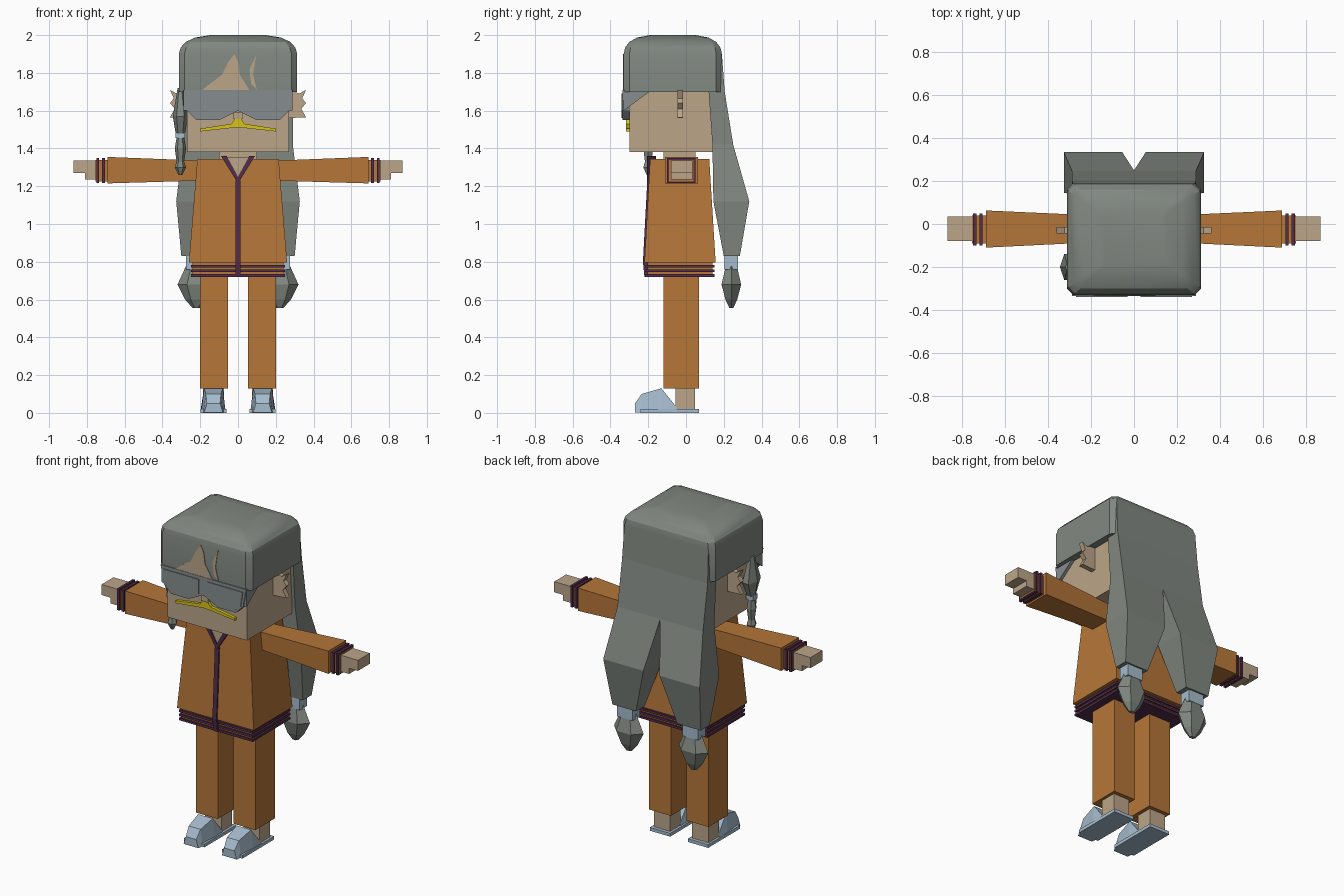
import bpy
import bmesh
from math import cos, sin, tau

if "Cube" in bpy.data.objects:
    bpy.data.objects.remove(bpy.data.objects["Cube"], do_unlink=True)


def material(name, red, green, blue):
    colour = (red, green, blue, 1)
    made = bpy.data.materials.new(name)
    made.use_nodes = True
    made.diffuse_color = colour
    made.node_tree.nodes["Principled BSDF"].inputs["Base Color"].default_value = colour
    return made


ORANGE = material("orange cloth", .46, .18, .04)
HAIR = material("grey hair", .22, .245, .22)
LENS = material("goggle grey", .24, .27, .275)
SKIN = material("tan skin", .5, .375, .25)
PURPLE = material("dark purple trim", .085, .026, .07)
BLUE = material("pale blue", .38, .5, .61)
YELLOW = material("yellow moustache", .68, .55, .01)


def loft(name, rings, mat):
    """Closed skin through rings that have equally many points."""
    bm = bmesh.new()
    loops = [[bm.verts.new(point) for point in ring] for ring in rings]
    for lower, upper in zip(loops, loops[1:]):
        for i in range(len(lower)):
            bm.faces.new((lower[i - 1], lower[i], upper[i], upper[i - 1]))
    bm.faces.new(loops[0])
    bm.faces.new(loops[-1])
    bmesh.ops.recalc_face_normals(bm, faces=bm.faces)
    mesh = bpy.data.meshes.new(name)
    bm.to_mesh(mesh)
    bm.free()
    mesh.materials.append(mat)
    made = bpy.data.objects.new(name, mesh)
    bpy.context.collection.objects.link(made)
    return made


def rect(z, x, y):
    """Horizontal rectangle over the spans x and y."""
    return [(x[0], y[0], z), (x[1], y[0], z), (x[1], y[1], z), (x[0], y[1], z)]


def cut_rect(z, middle, half_x, half_y, cut):
    """Horizontal rectangle about x = 0 with its corners cut off."""
    quarter = [(half_x, half_y - cut), (half_x - cut, half_y)]
    right = [(x, -y) for x, y in reversed(quarter)] + quarter
    left = [(-x, y) for x, y in reversed(right)]
    return [(x, middle + y, z) for x, y in right + left]


def hexagon(z, x, y, radius_x, radius_y):
    angles = [tau * i / 6 for i in range(6)]
    return [(x + radius_x * cos(a), y + radius_y * sin(a), z) for a in angles]


def block(name, x, y, z, mat):
    loft(name, [rect(height, x, y) for height in z], mat)


def both(half):
    """A span or size reaching equally far to both sides."""
    return (-half, half)


def mirrored(half):
    """Outline completed by its mirror image across x = 0."""
    return half + [(-x, z) for x, z in reversed(half)]


def plate(name, outline, y, mat):
    """Outline in x and z, given depth along y."""
    loft(name, [[(x, depth, z) for x, z in outline] for depth in y], mat)


def side_plate(name, outline, x, mat):
    """Outline in y and z, given width along x."""
    loft(name, [[(across, y, z) for y, z in outline] for across in x], mat)


# Head, neck and face
block("head", both(.27), (-.3, .14), (1.38, 1.9), SKIN)
block("neck", both(.1), (-.12, .05), (1.3, 1.4), SKIN)
block("nose", both(.025), (-.325, -.29), (1.555, 1.59), SKIN)
plate("moustache", mirrored([(.015, 1.56), (.035, 1.53), (.2, 1.505), (.2, 1.49), (.02, 1.51)]),
      (-.318, -.295), YELLOW)

# Hair crown: straight sides closed by a shallow dome
HAIR_MIDDLE, HAIR_X, HAIR_Y = -.07, .313, .26
crown = [cut_rect(1.7, HAIR_MIDDLE, HAIR_X, HAIR_Y, .03)]
steps = 4
for step in range(steps + 1):
    angle = 1.35 * step / steps
    shrink = cos(angle) ** .5
    crown.append(cut_rect(1.9 + .1 * sin(angle) / sin(1.35), HAIR_MIDDLE,
                          HAIR_X * shrink, HAIR_Y * shrink, .03 * shrink))
hair_crown = loft("hair_crown", crown, HAIR)
bpy.ops.object.select_all(action="DESELECT")
hair_crown.select_set(True)
bpy.context.view_layer.objects.active = hair_crown
bpy.ops.object.shade_smooth_by_angle(angle=.4)

# Forehead showing between the locks of the fringe
FOREHEAD = (-.334, -.327)
plate("forehead_wide_gap", [(-.19, 1.71), (-.085, 1.79), (-.05, 1.86), (-.02, 1.9),
                            (0, 1.86), (.01, 1.79), (.06, 1.71)], FOREHEAD, SKIN)
plate("forehead_narrow_gap", [(.1, 1.9), (.06, 1.82), (.07, 1.74), (.1, 1.71),
                              (.08, 1.79), (.09, 1.86)], FOREHEAD, SKIN)

# Goggles
plate("goggle_frame", [(0, 1.6)] + mirrored([(.05, 1.575), (.1, 1.55), (.22, 1.55),
                                             (.27, 1.6), (.29, 1.71)]), (-.336, -.295), LENS)

# Back hair sheet above the two tails
block_top = rect(1.9, both(.285), (.11, .19))
loft("back_hair", [block_top, rect(1.7, both(.29), (.12, .205)),
                   rect(1.42, both(.29), (.14, .25))], HAIR)

for side, sign in (("left", 1), ("right", -1)):
    def part(name):
        return side + "_" + name

    def span(inner, outer):
        """Span along x, on this side of the body."""
        return (sign * inner, sign * outer)

    def sided(outline):
        return [(sign * x, z) for x, z in outline]

    # Face details
    plate(part("lens"), sided([(.03, 1.6), (.11, 1.56), (.21, 1.56), (.255, 1.6),
                               (.27, 1.69), (.03, 1.69)]), (-.341, -.32), LENS)
    side_plate(part("goggle_wing"), [(-.33, 1.71), (-.33, 1.6), (-.18, 1.71)],
               span(.26, .288), LENS)
    plate(part("ear"), sided([(.25, 1.72), (.325, 1.69), (.36, 1.71), (.34, 1.665), (.36, 1.64),
                              (.335, 1.61), (.36, 1.565), (.25, 1.56)]), (-.045, -.015), SKIN)

    # Hair tail with tie and bob
    loft(part("tail"), [rect(1.42, span(0, .29), (.14, .25)),
                        rect(1.12, span(.055, .327), (.145, .335)),
                        rect(.83, span(.14, .3), (.2, .285))], HAIR)
    block(part("hair_tie"), span(.17, .275), (.205, .275), (.76, .84), BLUE)
    loft(part("bob"), [hexagon(z, sign * .22, .24, radius, radius * .6)
                       for z, radius in ((.79, .05), (.68, .1), (.6, .06), (.555, .02))], HAIR)

    # Sleeve flaring to a striped cuff, and the stepped hand
    shoulder = rect(sign * .18, (1.23, 1.335), (-.085, .04))
    wrist = rect(sign * .69, (1.215, 1.355), (-.11, .063))
    loft(part("sleeve"), [[(x, y, z) for z, y, x in ring] for ring in (shoulder, wrist)], ORANGE)
    block(part("cuff"), span(.68, .755), (-.09, .04), (1.225, 1.34), ORANGE)
    for stripe, start in (("inner", .705), ("outer", .735)):
        block(part(stripe + "_cuff_stripe"), span(start, start + .015),
              (-.1, .05), (1.218, 1.35), PURPLE)
    block(part("palm"), span(.74, .81), (-.08, .035), (1.235, 1.335), SKIN)
    block(part("fingers"), span(.8, .87), (-.08, .035), (1.27, 1.335), SKIN)

    # Collar edge
    plate(part("collar"), sided([(0, 1.215), (0, 1.25), (.06, 1.36), (.09, 1.36)]),
          (-.207, -.16), PURPLE)

    # Trouser leg, ankle and shoe
    block(part("leg"), span(.053, .202), (-.12, .07), (.13, .76), ORANGE)
    block(part("ankle"), span(.075, .185), (-.055, .047), (.02, .14), SKIN)
    block(part("sole"), span(.06, .198), (-.24, .068), (0, .02), BLUE)
    shoe = []
    for y, width, height in ((-.27, .035, .05), (-.235, .04, .1), (-.13, .05, .13), (-.05, .055, .03)):
        corners = [(-width - .015, .001), (-width, height), (width, height), (width + .015, .001)]
        shoe.append([(sign * (.13 + x), y, z) for x, z in corners])
    loft(part("shoe"), shoe, BLUE)

# Hanging side lock with its own tie
LOCK_X, LOCK_Y = -.305, -.2
loft("side_lock", [hexagon(1.72, LOCK_X, LOCK_Y, .015, .02),
                   hexagon(1.57, LOCK_X, LOCK_Y, .04, .07),
                   hexagon(1.48, LOCK_X, LOCK_Y, .025, .03)], HAIR)
block("side_lock_tie", (-.33, -.28), (-.22, -.18), (1.455, 1.485), BLUE)
loft("side_lock_tip", [hexagon(z, LOCK_X, LOCK_Y, radius, radius) for z, radius in (
    (1.46, .02), (1.4, .03), (1.33, .02), (1.3, .03), (1.26, .01))], HAIR)

# Jacket with open neck, zip and striped hem
loft("jacket", [rect(.795, both(.26), (-.22, .157)),
                rect(1.345, both(.215), (-.19, .123))], ORANGE)
plate("open_neck", [(-.075, 1.352), (.075, 1.352), (0, 1.225)], (-.2, -.16), SKIN)
side_plate("zip", [(-.22, .72), (-.228, .8), (-.205, 1.23), (-.18, 1.23), (-.18, .72)],
           both(.014), PURPLE)
block("hem", both(.24), (-.205, .14), (.722, .8), ORANGE)
for stripe, height in (("lower", .72), ("middle", .745), ("upper", .77)):
    block(stripe + "_hem_stripe", both(.25), (-.215, .15), (height, height + .014), PURPLE)
